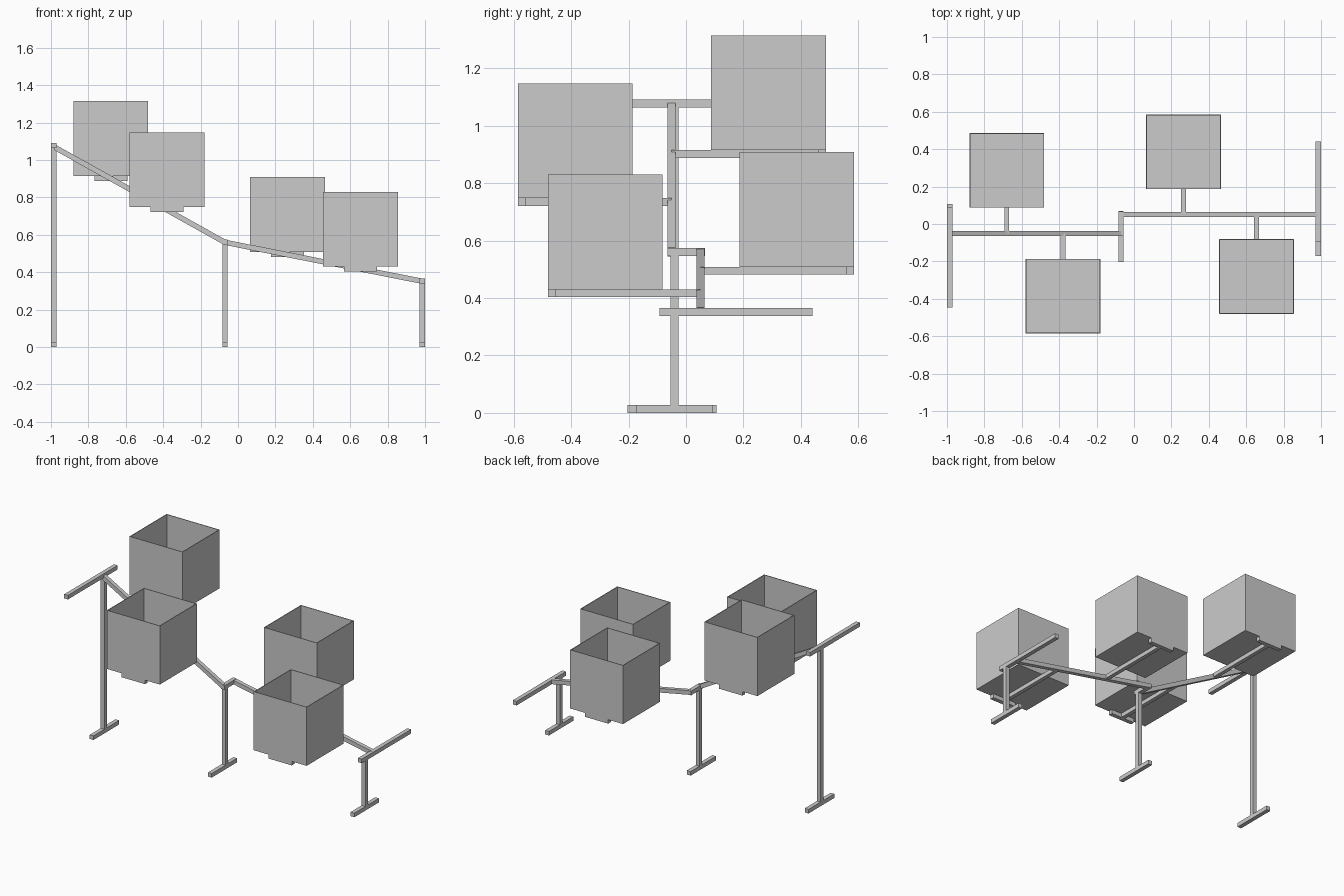
import bpy, bmesh

if "Cube" in bpy.data.objects:
    bpy.data.objects.remove(bpy.data.objects["Cube"])

W = 0.028          # bar thickness
H = W / 2


def mesh_object(name, bm):
    bmesh.ops.recalc_face_normals(bm, faces=bm.faces)
    me = bpy.data.meshes.new(name)
    bm.to_mesh(me)
    bm.free()
    ob = bpy.data.objects.new(name, me)
    bpy.context.collection.objects.link(ob)
    return ob


def box(name, x0, x1, y0, y1, z0, z1):
    bm = bmesh.new()
    bmesh.ops.create_cube(bm, size=1)
    for v in bm.verts:
        v.co = (x1 if v.co.x > 0 else x0,
                y1 if v.co.y > 0 else y0,
                z1 if v.co.z > 0 else z0)
    return mesh_object(name, bm)


def rail(name, x0, z0, x1, z1, y):
    # sloping bar with upright ends
    slope = (z1 - z0) / (x1 - x0)
    half = H * (1 + slope * slope) ** 0.5
    ob = box(name, x0, x1, y - H, y + H, -half, half)
    for v in ob.data.vertices:
        v.co.z += z0 + slope * (v.co.x - x0)
    return ob


def bin_box(name, cx, cy, z0, size=0.4, t=0.007):
    # open-topped box with thin walls
    bm = bmesh.new()
    bmesh.ops.create_cube(bm, size=size)
    top = max(bm.faces, key=lambda f: f.calc_center_median().z)
    top = bmesh.ops.inset_region(bm, faces=[top], thickness=t) and top
    r = bmesh.ops.extrude_discrete_faces(bm, faces=[top])
    bmesh.ops.translate(bm, verts=r["faces"][0].verts, vec=(0, 0, t - size))
    bmesh.ops.translate(bm, verts=bm.verts, vec=(cx, cy, z0 + size / 2))
    return mesh_object(name, bm)


# posts and feet: x, height, foot y range
POST_Y = -0.04
for label, x, h, f0, f1 in [("left", -0.985, 1.092, -0.172, 0.106),
                            ("middle", -0.07, 0.56, -0.204, 0.07),
                            ("right", 0.985, 0.352, -0.172, 0.092)]:
    box(label + "_post", x - H, x + H, POST_Y - H, POST_Y + H, 0.0, h)
    box(label + "_foot", x - H, x + H, f0, f1, 0.0, W)

# cross bars at the ends and the link between the two rails
box("left_crossbar", -0.999, -0.971, -0.447, 0.088, 1.064, 1.092)
box("right_crossbar", 0.971, 0.999, -0.093, 0.44, 0.338, 0.366)
box("rail_link", -0.07 - H, -0.07 + H, -0.065, 0.066, 0.546, 0.574)

# sloping rails
RAIL_Y = 0.051
rail("upper_rail", -0.985, 1.071, -0.07, 0.56, -RAIL_Y)
rail("lower_rail", -0.07, 0.56, 0.985, 0.352, RAIL_Y)

# bins on T-shaped arms: centre x, centre y, bottom z, rail y
for i, (x, y, z, ry) in enumerate([(-0.68, 0.287, 0.915, -RAIL_Y),
                                   (-0.38, -0.386, 0.748, -RAIL_Y),
                                   (0.265, 0.386, 0.509, RAIL_Y),
                                   (0.655, -0.281, 0.43, RAIL_Y)], 1):
    s = 1 if y > ry else -1
    end = y + s * 0.2
    inner = end - s * W
    bin_box(f"bin_{i}", x, y, z)
    box(f"bin_arm_{i}", x - 0.013, x + 0.013, min(ry, inner), max(ry, inner),
        z - 0.027, z)
    box(f"bin_arm_tip_{i}", x - 0.088, x + 0.088, min(end, inner),
        max(end, inner), z - 0.027, z)
